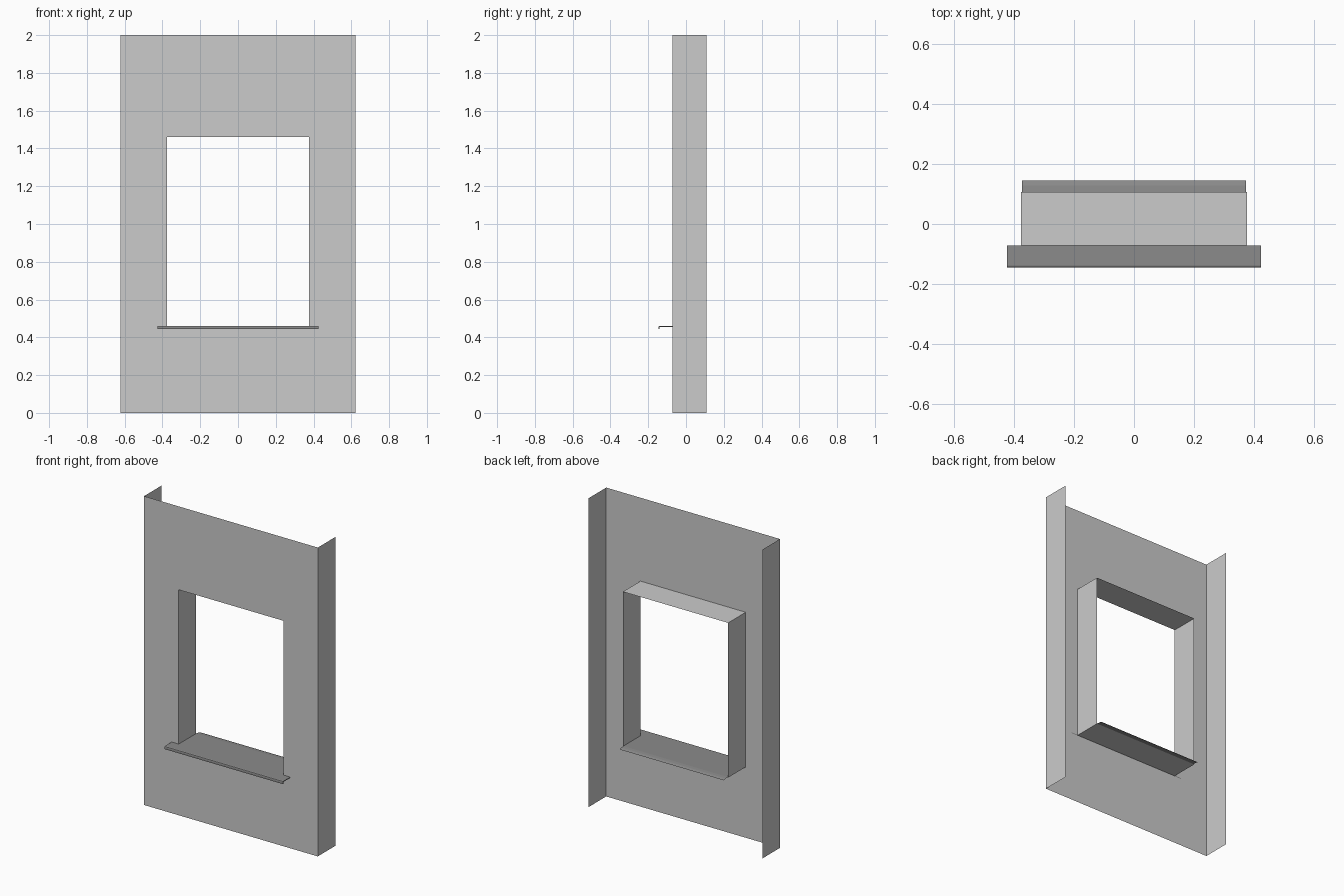
import bpy, bmesh

if "Cube" in bpy.data.objects:
    bpy.data.objects.remove(bpy.data.objects["Cube"])

W, H = 0.6225, 2.0              # wall half width, height
HW, Z0, Z1 = 0.377, 0.458, 1.46  # opening half width, bottom, top
YF, YB = -0.0725, 0.1075        # wall front and back


def mesh_object(name, bm, material=None):
    bmesh.ops.remove_doubles(bm, verts=bm.verts, dist=1e-5)
    mesh = bpy.data.meshes.new(name)
    bm.to_mesh(mesh)
    bm.free()
    obj = bpy.data.objects.new(name, mesh)
    bpy.context.collection.objects.link(obj)
    if material:
        mesh.materials.append(material)
    return obj


def face(bm, pts):
    return bm.faces.new([bm.verts.new(p) for p in pts])


def strip(bm, profile, half):
    """Sweep an open (y, z) profile along x."""
    for (ya, za), (yb, zb) in zip(profile, profile[1:]):
        face(bm, [(-half, ya, za), (half, ya, za), (half, yb, zb), (-half, yb, zb)])


dark = bpy.data.materials.new("dark_grey")
dark.diffuse_color = (0.26, 0.26, 0.26, 1)
dark.use_nodes = True
dark.node_tree.nodes["Principled BSDF"].inputs["Base Color"].default_value = dark.diffuse_color


def rect(hw, z0, z1):
    return [(-hw, z0), (hw, z0), (hw, z1), (-hw, z1)]


outer, inner = rect(W, 0, H), rect(HW, Z0, Z1)

# Wall face: a frame of four quads around the opening
bm = bmesh.new()
for i in range(4):
    j = (i + 1) % 4
    face(bm, [(x, YF, z) for x, z in (outer[i], outer[j], inner[j], inner[i])])
bmesh.ops.remove_doubles(bm, verts=bm.verts, dist=1e-5)
bmesh.ops.dissolve_edges(bm, edges=[e for e in bm.edges if len(e.link_faces) == 2][:2])
# Folded side flanges
face(bm, [(W, YF, 0), (W, YB, 0), (W, YB, H), (W, YF, H)])
face(bm, [(-W, YB, 0), (-W, YF, 0), (-W, YF, H), (-W, YB, H)])
mesh_object("wall_panel", bm)

# Reveal lining the opening
bm = bmesh.new()
for i in range(4):
    (xa, za), (xb, zb) = inner[i], inner[(i + 1) % 4]
    face(bm, [(xa, YF, za), (xb, YF, zb), (xb, YB, zb), (xa, YB, za)])
mesh_object("window_reveal", bm)

# Sill board on the reveal floor, drooping slightly at the back
bm = bmesh.new()
strip(bm, [(YF, 0.461), (YB, 0.461), (0.128, 0.459), (0.146, 0.454)], 0.374)
mesh_object("sill_board", bm, dark)

# Projecting sill nose with a rounded drip edge
profile = [(YF, 0.461), (-0.138, 0.461), (-0.144, 0.459), (-0.146, 0.454), (-0.146, 0.443),
           (-0.141, 0.443), (-0.141, 0.453), (-0.137, 0.456), (YF, 0.456)]
bm = bmesh.new()
cap = face(bm, [(-0.425, y, z) for y, z in profile])
ext = bmesh.ops.extrude_face_region(bm, geom=[cap], use_keep_orig=True)
bmesh.ops.translate(bm, vec=(0.85, 0, 0),
                    verts=[g for g in ext["geom"] if isinstance(g, bmesh.types.BMVert)])
bmesh.ops.recalc_face_normals(bm, faces=bm.faces)
mesh_object("sill_nose", bm, dark)
